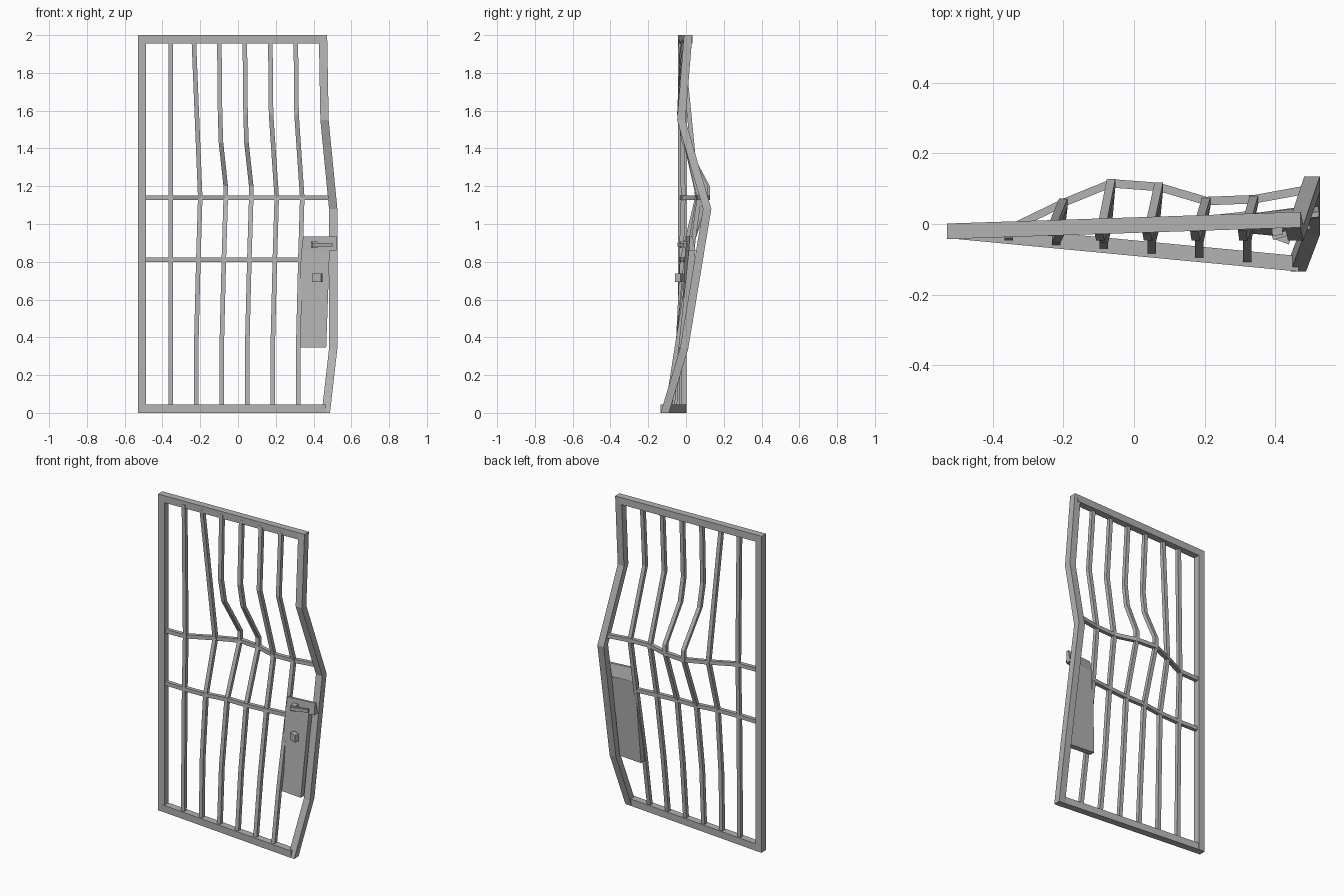
import bpy
import bmesh
from mathutils import Vector, Matrix

default_cube = bpy.data.objects.get("Cube")
if default_cube:
    bpy.data.objects.remove(default_cube)

GREY = (.45, .45, .45, 1)
steel = bpy.data.materials.new("grey_steel")
steel.use_nodes = True
steel.diffuse_color = GREY
steel.node_tree.nodes["Principled BSDF"].inputs["Base Color"].default_value = GREY


def finish(name, bm):
    bmesh.ops.recalc_face_normals(bm, faces=bm.faces)
    mesh = bpy.data.meshes.new(name)
    bm.to_mesh(mesh)
    bm.free()
    mesh.materials.append(steel)
    part = bpy.data.objects.new(name, mesh)
    bpy.context.collection.objects.link(part)


def loft(name, rings):
    """Skin a list of four-point rings and cap both ends."""
    bm = bmesh.new()
    loops = [[bm.verts.new(point) for point in ring] for ring in rings]
    for lower, upper in zip(loops, loops[1:]):
        for i in range(4):
            j = (i + 1) % 4
            bm.faces.new((lower[i], lower[j], upper[j], upper[i]))
    bm.faces.new(loops[0])
    bm.faces.new(loops[-1])
    finish(name, bm)


def sweep(name, path, side, depth):
    """Sweep a rectangle with the given half-axes along a path."""
    side, depth = Vector(side), Vector(depth)
    loft(name, [[Vector(point) - side - depth, Vector(point) + side - depth,
                 Vector(point) + side + depth, Vector(point) - side + depth]
                for point in path])


def upright(name, path, half):
    sweep(name, path, (half, 0, 0), (0, half, 0))


def rail(name, path, half):
    sweep(name, path, (0, half, 0), (0, 0, half))


def block(name, centre, size, turn):
    bm = bmesh.new()
    bmesh.ops.create_cube(bm, size=1, matrix=Matrix.Translation(centre)
                          @ Matrix.Rotation(turn, 4, "Z") @ Matrix.Diagonal((*size, 1)))
    finish(name, bm)


# The door is twisted: its foot swings forward and its head back toward the latch side
HINGE_X, HINGE_Y = -.508, -.02
FRAME, BAR = .022, .012
HEIGHT = 2


def foot_y(x):
    return HINGE_Y - .095 * (x - HINGE_X)


def head_y(x):
    return HINGE_Y + .033 * (x - HINGE_X)


# Outer frame: straight hinge post, buckled latch post and two skewed rails
foot_x, bulge_x, head_x = .465, .504, .45
upright("hinge_post", [(HINGE_X, HINGE_Y, 0), (HINGE_X, HINGE_Y, HEIGHT)], FRAME)
upright("latch_post", [(foot_x, foot_y(foot_x), 0), (bulge_x, -.01, .34),
                       (bulge_x, .112, 1.08), (.458, -.025, 1.55),
                       (head_x, head_y(head_x), HEIGHT)], FRAME)
for name, end_x, slope, z in (("bottom_rail", foot_x, foot_y, FRAME),
                              ("top_rail", head_x, head_y, HEIGHT - FRAME)):
    rail(name, [(HINGE_X, HINGE_Y, z), (end_x, slope(end_x), z)], FRAME)

# Bars and cross rails share the dent depth at each crossing
LOW_RAIL_Z, HIGH_RAIL_Z = .81, 1.14
BAR_SET = .012  # the bars are set toward the front of the frame
low_dents = [-.025, HINGE_Y, 0, 0, .01, .025]
high_dents = [-.015, .06, .115, .105, .065, .07]
low_path = [(HINGE_X, HINGE_Y, LOW_RAIL_Z)]
high_path = [(HINGE_X, HINGE_Y, HIGH_RAIL_Z)]
for i, (low_dent, high_dent) in enumerate(zip(low_dents, high_dents)):
    x = -.355 + .135 * i
    sway = .02 if i else 0
    low_point = (x + sway / 2, low_dent, LOW_RAIL_Z)
    high_point = (x + sway, high_dent, HIGH_RAIL_Z)
    low_path.append(low_point)
    high_path.append(high_point)
    path = [(x, foot_y(x), FRAME)]
    if i:
        path.append((x, -.04, .4))
    path += [low_point, high_point]
    # The two middle bars are dented higher up and more sharply
    if i in (2, 3):
        path.append((x + sway, high_dent, 1.2))
        path.append((x - sway / 4, -.01, 1.43))
    if i > 1:
        path.append((x - sway / 2, -.035, 1.58))
    path.append((x - sway * .7, head_y(x) - BAR_SET, HEIGHT - FRAME))
    upright("bar_" + str(i + 1), path, BAR)
high_path.append((bulge_x, .1, HIGH_RAIL_Z))
rail("lower_cross_rail", low_path, BAR)
rail("upper_cross_rail", high_path, BAR)


def case_ring(left, right, front, skew, thickness, z):
    """Level outline of the lock case, its right end moved back by skew."""
    back = front + thickness
    return [(left, front, z), (right, front + skew, z),
            (right, back + skew, z), (left, back, z)]


# Lock case: leaning, slightly twisted lower box with a wider, tapering top
FOLD_Z = .86
loft("lock_case", [case_ring(.308, .467, -.025, -.015, .035, .345),
                   case_ring(.335, .485, -.005, .02, .035, FOLD_Z)])
loft("lock_case_top", [case_ring(.336, .522, -.005, .02, .035, FOLD_Z),
                       case_ring(.345, .524, 0, .02, .015, .935)])

# Lever handle and small lock knob
block("handle_spindle", (.405, -.012, .89), (.03, .04, .035), .1)
block("handle_lever", (.445, -.022, .89), (.11, .015, .02), .3)
block("lock_knob", (.42, -.035, .716), (.05, .03, .045), -.35)
